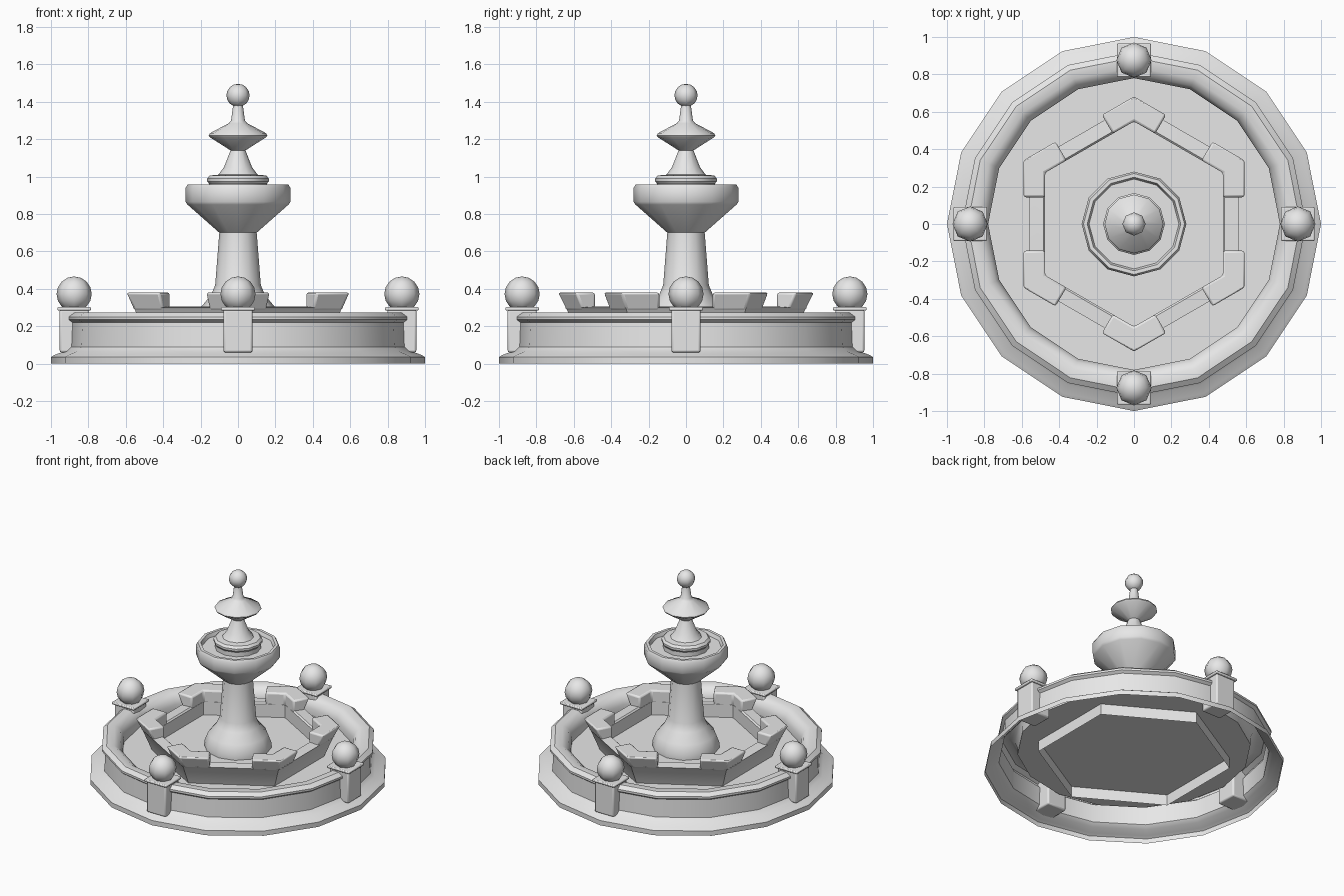
import bpy, bmesh, math
from mathutils import Matrix, Vector

cube = bpy.data.objects.get("Cube")
if cube:
    bpy.data.objects.remove(cube, do_unlink=True)

stone = bpy.data.materials.new("grey_stone")
stone.use_nodes = True
GREY = (0.8, 0.8, 0.8, 1)
stone.diffuse_color = GREY
stone.node_tree.nodes["Principled BSDF"].inputs["Base Color"].default_value = GREY


def finish(name, bm, bevel=0, angle=35):
    mesh = bpy.data.meshes.new(name)
    bm.to_mesh(mesh)
    bm.free()
    mesh.materials.append(stone)
    obj = bpy.data.objects.new(name, mesh)
    bpy.context.collection.objects.link(obj)
    if bevel:
        mod = obj.modifiers.new("soft_edges", 'BEVEL')
        mod.width, mod.segments = bevel, 2
    bpy.ops.object.select_all(action='DESELECT')
    obj.select_set(True)
    bpy.context.view_layer.objects.active = obj
    bpy.ops.object.shade_smooth_by_angle(angle=math.radians(angle))
    return obj


def lathe(name, profile, sides, angle=35, scale=1):
    """Turn (radius, height) points around z; a corner always lies on +y."""
    bm = bmesh.new()
    rings = []
    for r, z in profile:
        if r == 0:
            rings.append([bm.verts.new((0, 0, z))] * sides)
            continue
        turns = [math.pi / 2 + math.tau * i / sides for i in range(sides)]
        rings.append([bm.verts.new((r * scale * math.cos(a), r * scale * math.sin(a), z))
                      for a in turns])
    for low, high in zip(rings, rings[1:]):
        for i in range(sides):
            j = (i + 1) % sides
            corners = list(dict.fromkeys((low[i], low[j], high[j], high[i])))
            bm.faces.new(corners)
    return finish(name, bm, angle=angle)


def box(name, centre, size, bevel):
    bm = bmesh.new()
    bmesh.ops.create_cube(bm, size=1)
    bmesh.ops.scale(bm, vec=size, verts=bm.verts)
    bmesh.ops.translate(bm, vec=centre, verts=bm.verts)
    return finish(name, bm, bevel)


def ball(name, centre, radius):
    bm = bmesh.new()
    bmesh.ops.create_uvsphere(bm, u_segments=8, v_segments=8, radius=radius)
    bmesh.ops.translate(bm, vec=centre, verts=bm.verts)
    return finish(name, bm, angle=60)


# Outer basin: hollow stepped shell with a rounded lip and the pool floor
lathe("outer_basin", [
    (1, 0), (1, .035), (.98, .047), (.93, .065), (.905, .09), (.9, .22),
    (.92, .235), (.92, .25), (.89, .272), (.84, .272), (.8, .245), (.78, .2),
    (.78, .15), (0, .15)], 16)

# Hexagonal inner pool; profile radii are distances to the flat sides
HEX = 1 / math.cos(math.pi / 6)
lathe("inner_pool", [
    (.5, .15), (.552, .29), (.56, .3), (.485, .305), (.475, .295), (.475, .2), (0, .2)],
    6, scale=HEX)
lathe("inner_pool_footing", [(.56, .07), (.56, .15)], 6, scale=HEX)


# Raised blocks wrapping the six corners of the inner pool
def corner_block(name, turn):
    bm = bmesh.new()
    normal, along = Vector((.5, .866, 0)), Vector((.866, -.5, 0))
    layers = []
    for z, outer in ((.285, .553), (.38, .595)):
        half = []
        for a in (.475, outer):
            half.append((normal * a + along * -.143, Vector((0, a * HEX, 0))))
        (in_end, in_corner), (out_end, out_corner) = half
        flip = Matrix.Scale(-1, 3, (1, 0, 0))
        ring = [in_corner, in_end, out_end, out_corner, flip @ out_end, flip @ in_end]
        layers.append([bm.verts.new((p.x, p.y, z)) for p in ring])
    low, high = layers
    for i in range(6):
        j = (i + 1) % 6
        bm.faces.new((low[i], low[j], high[j], high[i]))
    for ring in layers:
        bm.faces.new((ring[0], ring[1], ring[2], ring[3]))
        bm.faces.new((ring[0], ring[3], ring[4], ring[5]))
    bmesh.ops.recalc_face_normals(bm, faces=bm.faces)
    bmesh.ops.rotate(bm, matrix=Matrix.Rotation(turn, 3, 'Z'), verts=bm.verts)
    finish(name, bm, bevel=.012)


for i in range(6):
    corner_block(f"corner_block_{i + 1}", i * math.pi / 3)

# Central column
lathe("column", [
    (.225, .2), (.225, .235), (.2, .3), (.145, .365), (.122, .42), (.1, .7)], 12)

# Upper bowl
lathe("upper_bowl", [
    (.1, .7), (.27, .85), (.28, .865), (.28, .94), (.27, .957), (.25, .957),
    (.24, .93), (0, .93)], 12)

# Stem with its base plate and small saucer
lathe("stem", [
    (.155, .93), (.155, .962), (.165, .975), (.165, .99), (.15, 1.006), (.105, 1.01),
    (.075, 1.05), (.04, 1.14), (.15, 1.21), (.157, 1.22), (.15, 1.232), (.05, 1.285),
    (.037, 1.3), (.025, 1.39)], 12)
ball("finial", (0, 0, 1.434), .062)

# Four posts around the rim, each with a cap and a ball
for side, (x, y) in {"front": (0, -1), "back": (0, 1), "left": (1, 0), "right": (-1, 0)}.items():
    px, py = x * .876, y * .876
    box(f"{side}_post", (px, py, .175), (.155, .155, .23), .01)
    box(f"{side}_post_cap", (px, py, .293), (.18, .18, .018), .006)
    ball(f"{side}_post_ball", (px, py, .372), .094)
